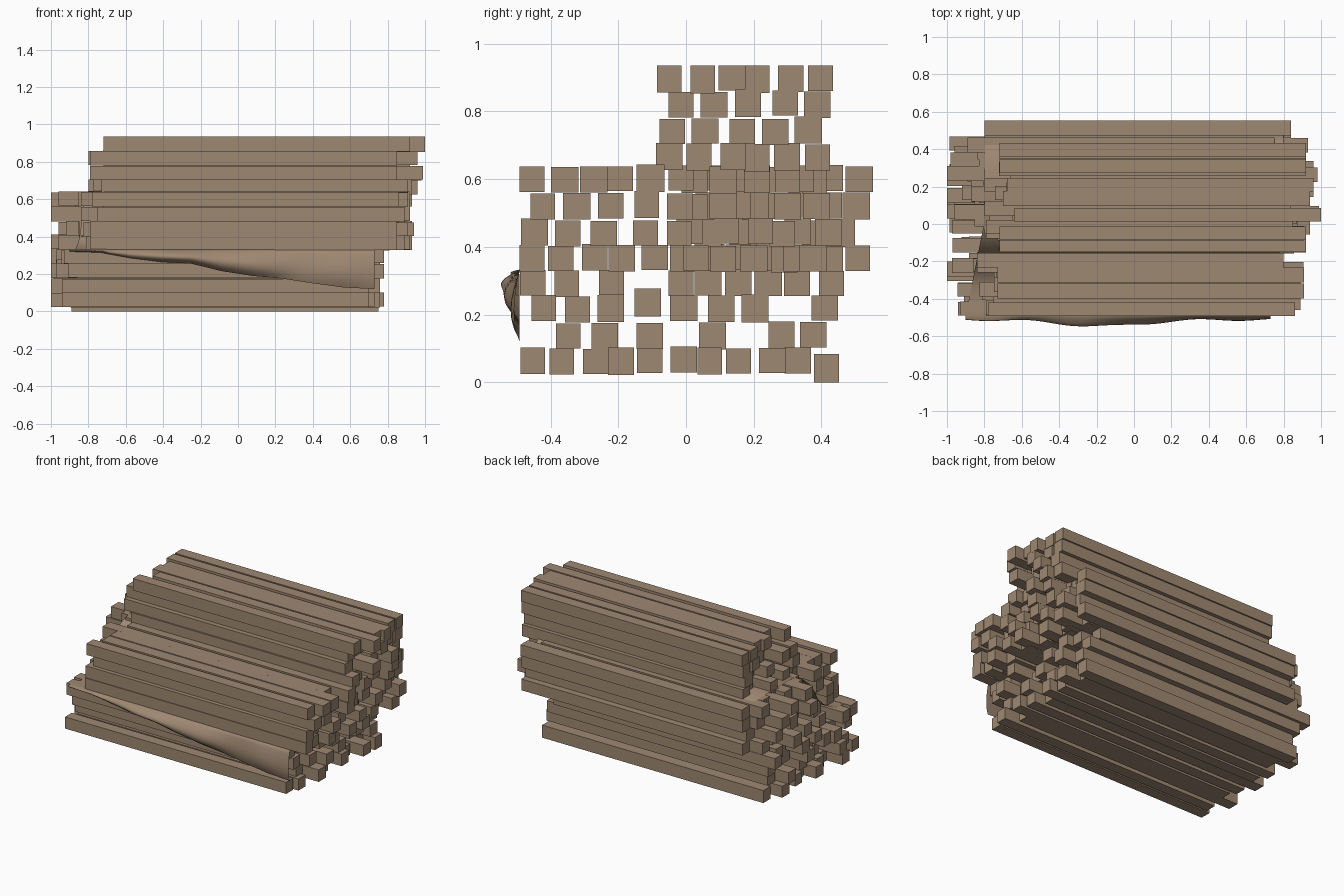
import bpy, bmesh, math, random
random.seed(7)

wood = bpy.data.materials.new("weathered brown")
wood.diffuse_color = (0.345, 0.247, 0.168, 1)


def finish(bm, name):
    bmesh.ops.recalc_face_normals(bm, faces=bm.faces)
    mesh = bpy.data.meshes.new(name)
    bm.to_mesh(mesh)
    bm.free()
    mesh.materials.append(wood)
    obj = bpy.data.objects.new(name, mesh)
    bpy.context.collection.objects.link(obj)
    return obj


HALF = 0.82  # half length of every beam
STEPS = [-0.2, 1, -0.6, 0.3, -1, 0.7, 0.1, -0.8, 0.5]


# one bundle of squared timbers: rows of (height, beam centres in y, x centres of the first beams)
def bundle(name, centre, spread, rows, last=None):
    n = 0
    for z, ys, lead in rows:
        for k, y in enumerate(ys):
            n += 1
            w = random.uniform(0.072, 0.082)
            h = random.uniform(0.073, 0.082)
            cx = centre + spread * STEPS[n % len(STEPS)]
            if k < len(lead):
                cx = lead[k]
            elif last is not None and k == len(ys) - 1:
                cx = last
            cz = z + random.uniform(-0.003, 0.003)
            if z == 0.042:
                cz, h = 0.042, 0.084
            elif z == 0.897:
                cz = 0.935 - h / 2
            bm = bmesh.new()
            bmesh.ops.create_cube(bm, size=1)
            for v in bm.verts:
                v.co = (v.co.x * 2 * HALF + cx, v.co.y * w + y, v.co.z * h + cz)
            finish(bm, f"{name}_beam_{n}")


bundle("bottom", -0.11, 0.07, [
    (0.042, [0.415], [-0.07]),
    (0.064, [-0.453, -0.367, -0.266, -0.192, -0.107, -0.007, 0.07, 0.155, 0.255, 0.33], [-0.12]),
    (0.138, [-0.348, -0.24, -0.107, 0.078, 0.282, 0.376], [-0.12, -0.18]),
    (0.218, [-0.42, -0.32, -0.222, -0.007, 0.104, 0.204, 0.41], [-0.09]),
    (0.234, [-0.113], [-0.15]),
    (0.293, [-0.453, -0.352, -0.22, -0.015, 0.065, 0.154, 0.243, 0.328, 0.43], [-0.11]),
])
bundle("middle_front", 0.05, 0.07, [
    (0.366, [-0.455, -0.37, -0.27, -0.19, -0.092], [0.03]),
    (0.442, [-0.447, -0.349, -0.243, -0.12, -0.02], [0.03]),
    (0.522, [-0.423, -0.323, -0.222, -0.116, -0.018], [0.07]),
    (0.601, [-0.455, -0.358, -0.272, -0.195, -0.105], [0.04, 0.09, 0.09, -0.02, 0.1]),
])
bundle("middle_back", -0.08, 0.10, [
    (0.368, [-0.01, 0.074, 0.154, 0.243, 0.328, 0.425, 0.508], []),
    (0.440, [0.065, 0.169, 0.284, 0.379, 0.459], []),
    (0.523, [0.068, 0.151, 0.266, 0.343, 0.42, 0.503], []),
    (0.601, [-0.015, 0.065, 0.16, 0.272, 0.337, 0.423, 0.512], []),
], last=0.02)
# the bundles are pushed into each other at the core of the pile
bundle("middle_core", 0.03, 0.08, [
    (0.366, [0.03, 0.11, 0.2, 0.29, 0.375], []),
    (0.445, [0.01, 0.12, 0.22, 0.33, 0.42], []),
    (0.520, [0.025, 0.11, 0.205, 0.3, 0.385], []),
    (0.598, [0.025, 0.11, 0.21, 0.3, 0.38], []),
])
bundle("top", 0.09, 0.07, [
    (0.664, [-0.05, 0.038, 0.139, 0.21, 0.299, 0.388], [0.09]),
    (0.742, [-0.041, 0.056, 0.166, 0.263, 0.361], [0.03, 0.17]),
    (0.822, [-0.015, 0.083, 0.183, 0.293, 0.388], [0.03]),
    (0.897, [-0.05, 0.05, 0.136, 0.21, 0.31, 0.397], [0.1, 0.18, 0.12, 0.14, 0.1, 0.1]),
], last=0.1)

# thin tarp draped through the pile, hanging over the front
PROFILE = [(-0.49, 0.333), (-0.42, 0.33), (-0.33, 0.335), (-0.26, 0.37), (-0.2, 0.43),
           (-0.16, 0.51), (-0.12, 0.565), (-0.06, 0.62), (0.0, 0.645), (0.2, 0.645),
           (0.42, 0.643), (0.46, 0.60), (0.50, 0.50)]
HEM = [0.32, 0.315, 0.285, 0.265, 0.255, 0.215, 0.19, 0.175, 0.15, 0.128, 0.12]
NX, NH = 40, 7
bm = bmesh.new()
grid = []
for i in range(NX + 1):
    t = i / NX
    x = -0.9 + 1.63 * t
    column = []
    k = min(9, int(t * 10))
    low = HEM[k] + (HEM[k + 1] - HEM[k]) * (t * 10 - k)  # hem drops to the right
    puff = 0.02 + 0.035 * math.exp(-((x + 0.17) / 0.32) ** 2) + 0.006 * math.sin(x * 14)
    for j in range(NH):
        s = j / NH
        y = -0.492 - puff * math.sin(math.pi * s ** 0.8)
        column.append(bm.verts.new((x, y, low + (0.333 - low) * s)))
    for y, z in PROFILE:
        k = min(1, max(0, (y + 0.49) / 0.5))
        column.append(bm.verts.new((x + 0.1 * k * (1 - t) + 0.07 * k * t, y, z)))
    grid.append(column)
for a, b in zip(grid, grid[1:]):
    for j in range(len(a) - 1):
        bm.faces.new((a[j], b[j], b[j + 1], a[j + 1]))
tarp = finish(bm, "draped_tarp")
for p in tarp.data.polygons:
    p.use_smooth = True
